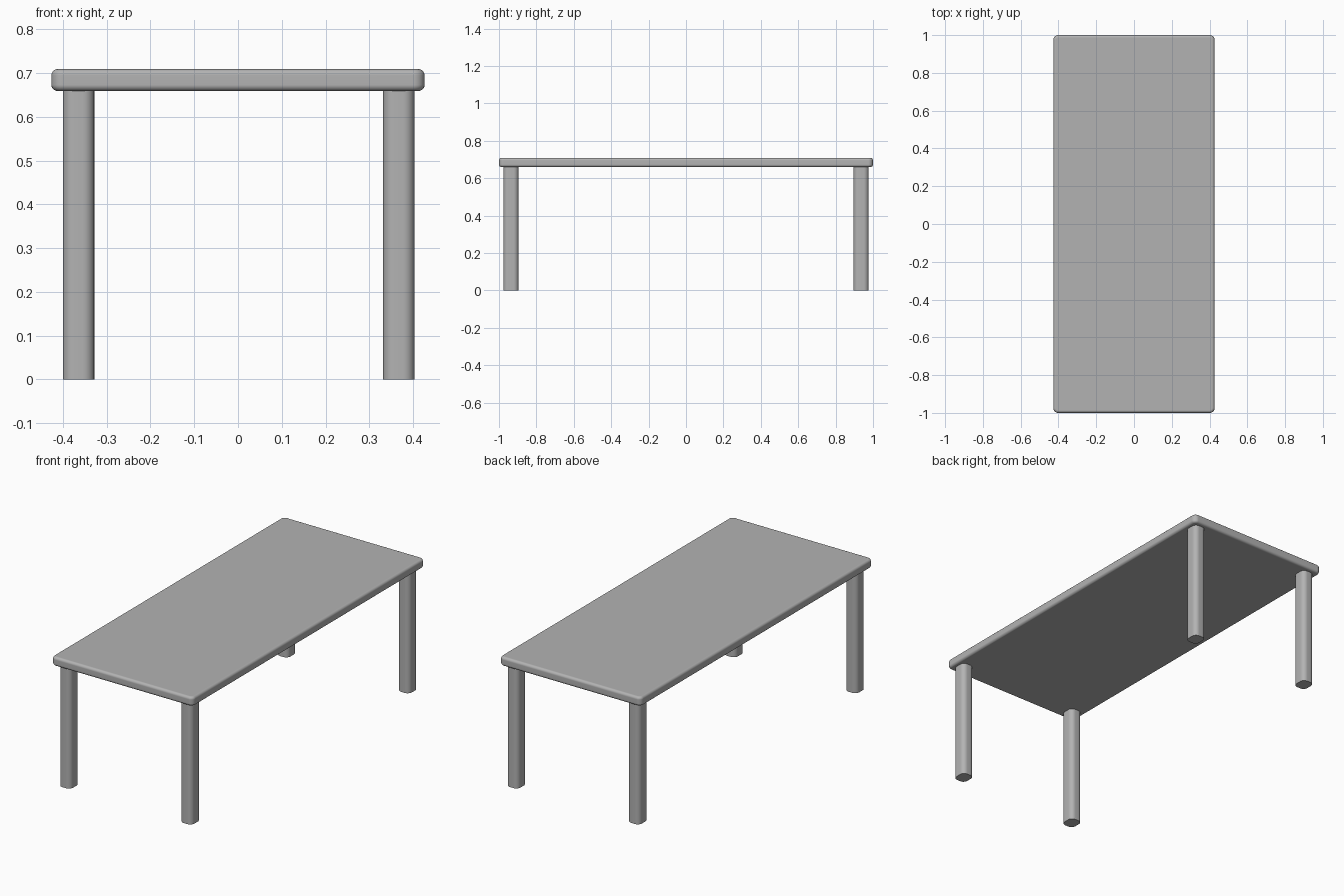
import bpy, bmesh

if "Cube" in bpy.data.objects:
    bpy.data.objects.remove(bpy.data.objects["Cube"])

# Mid grey for the whole table
grey = bpy.data.materials.new("mid_grey")
grey.diffuse_color = (0.45, 0.45, 0.45, 1)
grey.use_nodes = True
grey.node_tree.nodes["Principled BSDF"].inputs["Base Color"].default_value = grey.diffuse_color


def rounded_box(name, centre, size, corner, rim=0.0):
    """Box with rounded vertical corners and, optionally, rounded top and bottom rims."""
    bm = bmesh.new()
    bmesh.ops.create_cube(bm, size=1)
    bmesh.ops.scale(bm, vec=size, verts=bm.verts)
    upright = [e for e in bm.edges if abs(e.verts[0].co.z - e.verts[1].co.z) > 1e-4]
    bmesh.ops.bevel(bm, geom=upright, offset=corner, segments=6, profile=0.5, affect='EDGES')
    if rim:
        rims = [e for e in bm.edges if abs(e.verts[0].co.z - e.verts[1].co.z) < 1e-4]
        bmesh.ops.bevel(bm, geom=rims, offset=rim, segments=5, profile=0.5, affect='EDGES')
    bmesh.ops.recalc_face_normals(bm, faces=bm.faces)
    mesh = bpy.data.meshes.new(name)
    bm.to_mesh(mesh)
    bm.free()
    mesh.materials.append(grey)
    obj = bpy.data.objects.new(name, mesh)
    obj.location = centre
    bpy.context.collection.objects.link(obj)
    bpy.ops.object.select_all(action='DESELECT')
    obj.select_set(True)
    bpy.context.view_layer.objects.active = obj
    bpy.ops.object.shade_smooth_by_angle(angle=0.6)
    # Keep the large flat faces evenly shaded
    weighted = obj.modifiers.new("weighted_normals", 'WEIGHTED_NORMAL')
    weighted.keep_sharp = True
    return obj


# Dimensions
WIDTH, LENGTH, HEIGHT, THICK = 0.853, 2.0, 0.709, 0.05
LEG_X, LEG_Y = 0.072, 0.081
LEG_AT_X, LEG_AT_Y = 0.366, 0.936
leg_height = HEIGHT - THICK

# Table top
rounded_box("table_top", (0, 0, HEIGHT - THICK / 2), (WIDTH, LENGTH, THICK), 0.025, 0.014)

# Four legs, one inside each corner
for sx, side in ((-1, "left"), (1, "right")):
    for sy, end in ((-1, "front"), (1, "back")):
        rounded_box(f"{end}_{side}_leg", (sx * LEG_AT_X + 0.0015, sy * LEG_AT_Y, leg_height / 2),
                    (LEG_X, LEG_Y, leg_height), 0.026)
